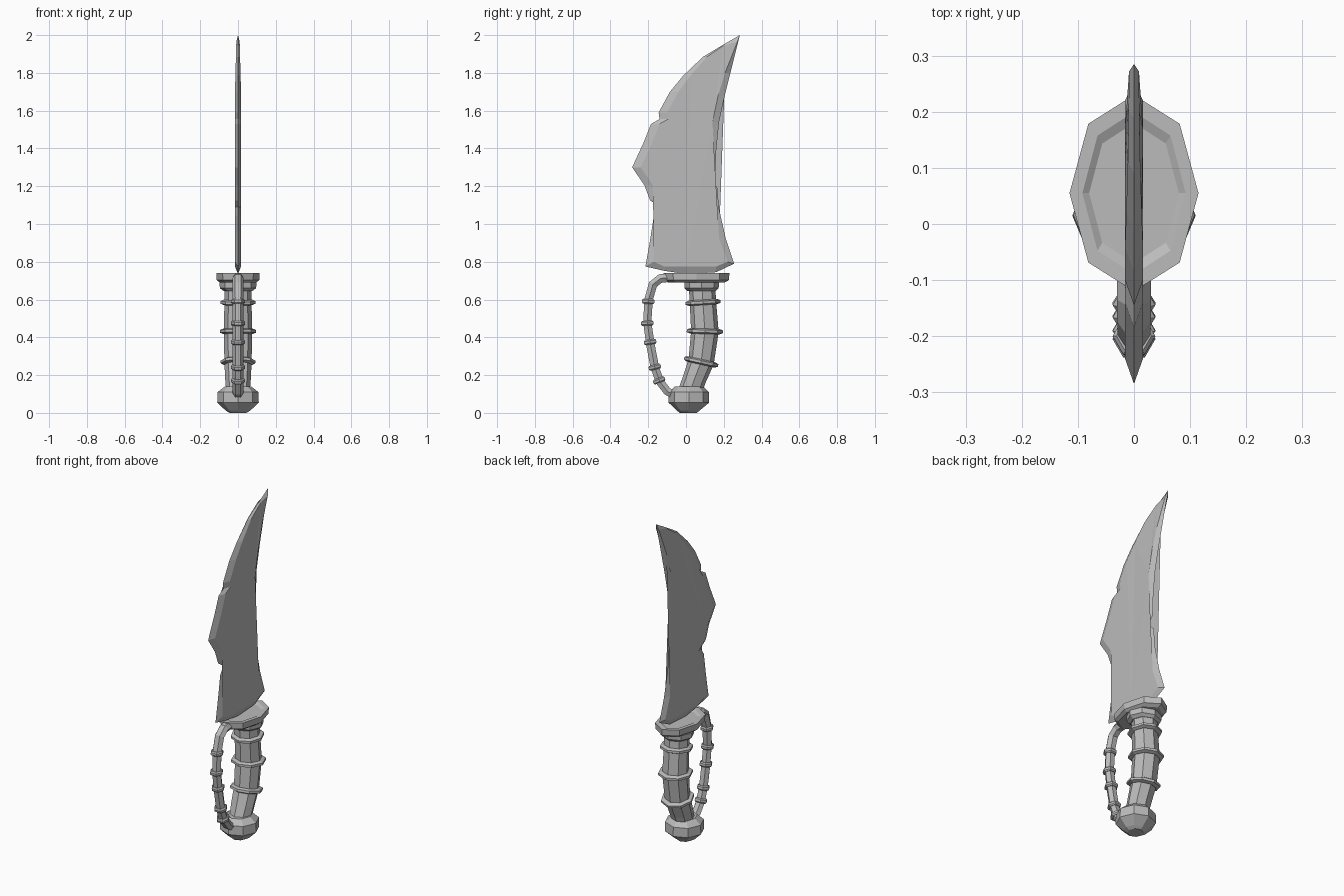
import bpy
import bmesh
from math import cos, sin, pi
from mathutils import Vector

cube = bpy.data.objects.get("Cube")
if cube:
    bpy.data.objects.remove(cube, do_unlink=True)

GREY = (0.5, 0.5, 0.5, 1)
mat = bpy.data.materials.new("plain grey")
mat.use_nodes = True
mat.diffuse_color = GREY
mat.node_tree.nodes["Principled BSDF"].inputs["Base Color"].default_value = GREY


def finish(name, bm):
    bmesh.ops.recalc_face_normals(bm, faces=bm.faces)
    mesh = bpy.data.meshes.new(name)
    bm.to_mesh(mesh)
    bm.free()
    mesh.materials.append(mat)
    obj = bpy.data.objects.new(name, mesh)
    bpy.context.collection.objects.link(obj)
    return obj


def bridge(bm, a, b):
    for i in range(len(a)):
        j = (i + 1) % len(a)
        bm.faces.new((a[i], a[j], b[j], b[i]))


def loft(name, stations, sides=8, axis=None, phase=0.0):
    """Skin rings along stations of (y, z, half width in x, half depth)."""
    bm = bmesh.new()
    rings = []
    for i, (y, z, rx, rd) in enumerate(stations):
        a = stations[max(i - 1, 0)]
        b = stations[min(i + 1, len(stations) - 1)]
        t = axis or Vector((0, b[0] - a[0], b[1] - a[1])).normalized()
        depth = Vector((0, t.z, -t.y))
        centre = Vector((0, y, z))
        ring = []
        for k in range(sides):
            ang = 2 * pi * k / sides + phase
            ring.append(bm.verts.new(centre + Vector((rx * cos(ang), 0, 0)) + depth * rd * sin(ang)))
        rings.append(ring)
    for a, b in zip(rings, rings[1:]):
        bridge(bm, a, b)
    bm.faces.new(rings[0])
    bm.faces.new(rings[-1])
    return finish(name, bm)


def band(name, y, z, lean, r, half, sides, phase=0.0):
    """Raised ring around a tube leaning in y."""
    t = Vector((0, lean, 1)).normalized()
    profile = ((-half, 0.82), (-half * 0.5, 1), (half * 0.5, 1), (half, 0.82))
    return loft(name, [(y + t.y * h, z + t.z * h, r * s, r * s) for h, s in profile],
                sides, t, phase)


UP = Vector((0, 0, 1))

# Blade: thin cutting outline with a raised flat on each side
cutting = [(-.215, .775), (-.19, .915), (-.17, 1.045), (-.14, 1.09), (-.19, 1.125),
           (-.22, 1.205), (-.285, 1.3), (-.225, 1.43), (-.185, 1.53), (-.14, 1.555),
           (-.145, 1.59), (-.085, 1.7), (-.015, 1.785), (.09, 1.885), (.19, 1.945)]
spine = [(.235, 1.8), (.205, 1.68), (.175, 1.54), (.16, 1.39), (.155, 1.28),
         (.12, 1.245), (.165, 1.195), (.175, 1.08), (.21, .925), (.255, .79)]
base = [(.16, .745), (0, .735), (-.115, .752)]


def inward(pts, dy):
    return [(y + dy * min(1, (2 - z) / 0.25), max(z, 0.80)) for y, z in pts]


outline = cutting + [(.285, 2)] + spine + base
flat = inward(cutting, .045) + [(.272, 1.965)] + inward(spine, -.035) + [(y, .775) for y, z in base]
bm = bmesh.new()
rim = [bm.verts.new((0, y, z)) for y, z in outline]
for side in (-1, 1):
    face = [bm.verts.new((side * (0.008 + 0.008 * min(1, (2 - z) / 0.3)), y, z)) for y, z in flat]
    bridge(bm, rim, face)
    cap = bm.faces.new(face)
    bmesh.ops.triangulate(bm, faces=[cap])
finish("blade", bm)

# Guard plate with a shallow dished top, and the collar below it
loft("guard", [(.055, .69, .095, .15), (.055, .703, .113, .172), (.055, .74, .115, .175),
               (.055, .74, .092, .145), (.055, .732, .08, .125)], axis=UP)
loft("collar", [(.083, .645, .075, .075), (.083, .66, .096, .09), (.083, .69, .098, .092)], axis=UP)

# Curved grip with raised bands
loft("grip", [(.02, .11, .062, .062), (.045, .18, .068, .062), (.08, .27, .072, .068),
              (.1, .43, .075, .073), (.09, .58, .072, .07), (.083, .7, .07, .07)])
for i, (y, z, lean, r) in enumerate([(.08, .27, .22, .092), (.1, .432, .03, .096), (.09, .585, -.06, .092)]):
    band(f"grip_band_{i + 1}", y, z, lean, r, .014, 8)

# Faceted pommel
loft("pommel", [(.012, 0, .045, .045), (.012, .012, .065, .06), (.015, .055, .11, .108),
                (.015, .11, .108, .106), (.015, .14, .07, .075)], axis=UP)

# Knuckle bar from guard to pommel
loft("knuckle_bar", [(-.09, .715, .03, .026), (-.135, .712, .03, .027), (-.175, .68, .03, .027),
                     (-.198, .6, .029, .026), (-.205, .48, .028, .025), (-.188, .36, .028, .026),
                     (-.165, .24, .028, .026), (-.138, .165, .028, .025), (-.1, .115, .028, .025),
                     (-.04, .08, .028, .025)], 6)
for i, (y, z, lean) in enumerate([(-.2, .59, .05), (-.205, .475, -.06), (-.19, .375, -.15),
                                  (-.165, .242, -.25), (-.142, .172, -.4)]):
    band(f"bar_band_{i + 1}", y, z, lean, .038, .013, 6)
